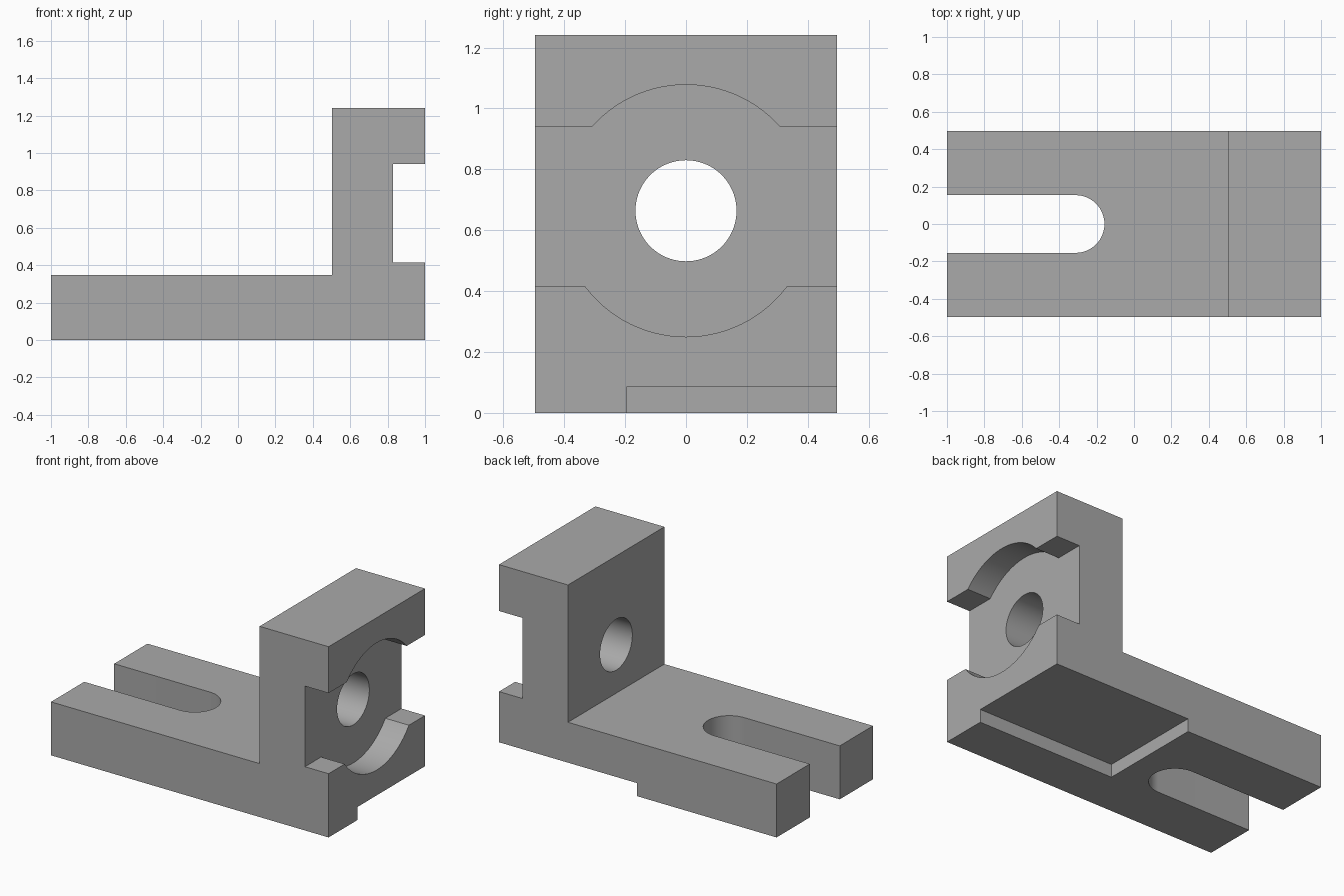
import bpy, bmesh, math
from mathutils import Matrix, Vector

cube = bpy.data.objects.get("Cube")
if cube:
    bpy.data.objects.remove(cube, do_unlink=True)

HALF_Y = 0.496
BORE_Z = 0.664

grey = bpy.data.materials.new("machined_grey")
grey.use_nodes = True
colour = (0.4, 0.4, 0.4, 1)
grey.diffuse_color = colour
grey.node_tree.nodes["Principled BSDF"].inputs["Base Color"].default_value = colour


def prism(name, points, direction):
    """Closed solid: a planar outline swept along a direction."""
    bm = bmesh.new()
    face = bm.faces.new([bm.verts.new(p) for p in points])
    swept = bmesh.ops.extrude_face_region(bm, geom=[face])["geom"]
    moved = [v for v in swept if isinstance(v, bmesh.types.BMVert)]
    bmesh.ops.translate(bm, verts=moved, vec=Vector(direction))
    bmesh.ops.recalc_face_normals(bm, faces=bm.faces[:])
    mesh = bpy.data.meshes.new(name)
    bm.to_mesh(mesh)
    bm.free()
    mesh.materials.append(grey)
    obj = bpy.data.objects.new(name, mesh)
    bpy.context.collection.objects.link(obj)
    return obj


def arc(radius, start, end, steps):
    angles = [start + (end - start) * i / steps for i in range(steps + 1)]
    return [(radius * math.cos(a), radius * math.sin(a)) for a in angles]


def disc_along_x(name, radius, x0, x1):
    ring = arc(radius, 0, math.tau, 96)[:-1]
    return prism(name, [(x0, a, BORE_Z + b) for a, b in ring], (x1 - x0, 0, 0))


# L-shaped body with the horizontal channel in its upright
outline = [(-1, 0), (1, 0), (1, 0.415), (0.83, 0.415), (0.83, 0.94), (1, 0.94),
           (1, 1.242), (0.503, 1.242), (0.503, 0.348), (-1, 0.348)]
body = prism("angle_bracket", [(x, -HALF_Y, z) for x, z in outline], (0, 2 * HALF_Y, 0))

# Round-ended slot in the base
slot_end = [(x - 0.312, y) for x, y in arc(0.154, -math.pi / 2, math.pi / 2, 48)]
slot_outline = slot_end + [(-1.2, 0.154), (-1.2, -0.154)]
slot = prism("slot_cutter", [(x, y, -0.1) for x, y in slot_outline], (0, 0, 0.6))

# Round recess and through bore in the upright
recess = disc_along_x("recess_cutter", 0.414, 0.83, 1.1)
bore = disc_along_x("bore_cutter", 0.166, 0.4, 1.1)

# Shallow corner pocket under the base
pocket_outline = [(0.007, -0.196), (1.1, -0.196), (1.1, 0.6), (0.007, 0.6)]
pocket = prism("pocket_cutter", [(x, y, -0.1) for x, y in pocket_outline], (0, 0, 0.185))

# Cut the body, then discard the cutters
bpy.context.view_layer.objects.active = body
for cutter in (slot, recess, bore, pocket):
    cutter.hide_render = True
    mod = body.modifiers.new(cutter.name, "BOOLEAN")
    mod.operation = "DIFFERENCE"
    mod.solver = "EXACT"
    mod.object = cutter
    bpy.ops.object.modifier_apply(modifier=mod.name)
    bpy.data.objects.remove(cutter, do_unlink=True)

# Smooth the curved walls, keep the machined edges sharp
bpy.ops.object.select_all(action="DESELECT")
body.select_set(True)
bpy.ops.object.shade_smooth_by_angle(angle=math.radians(30))
